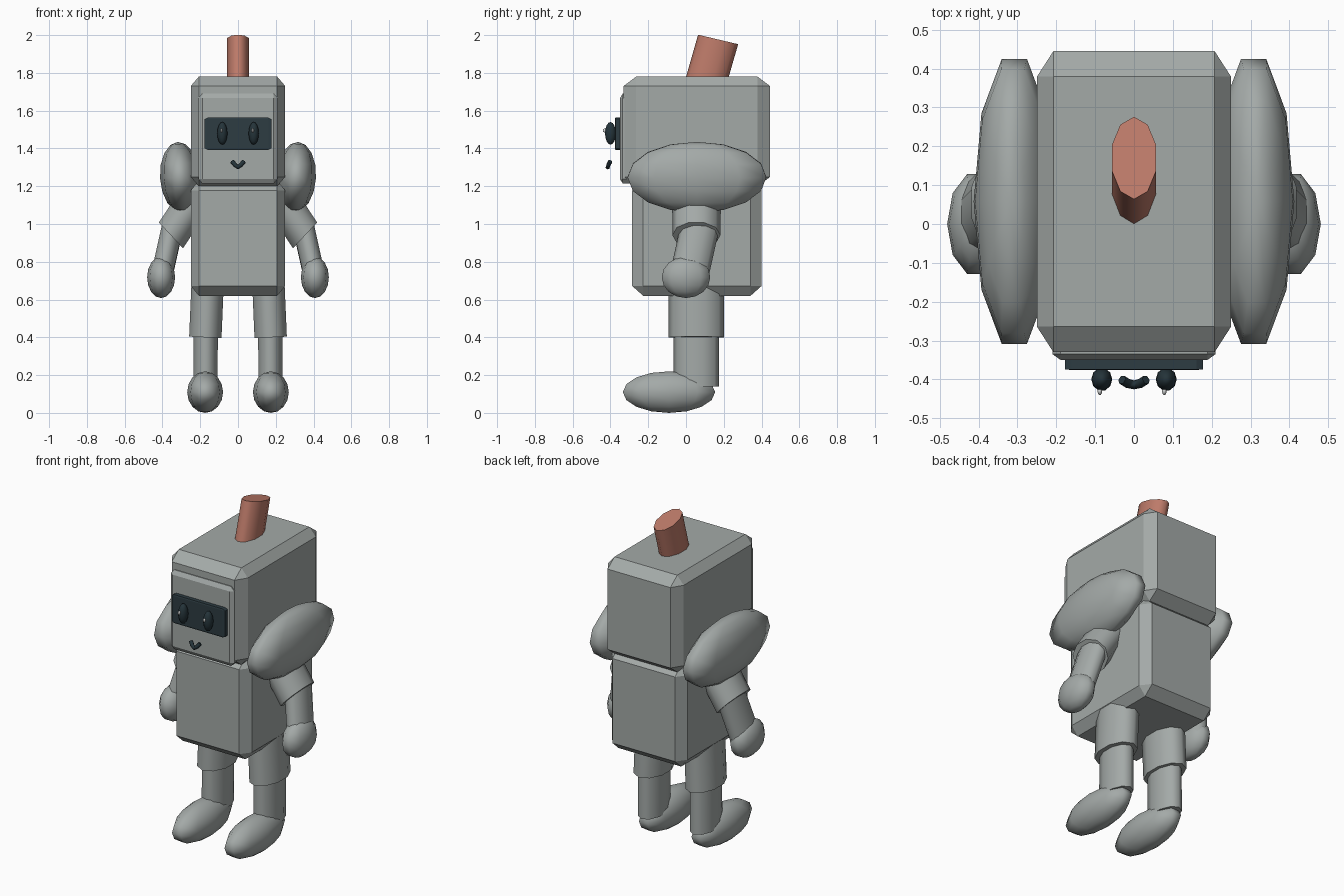
import bpy
import bmesh
import math
from mathutils import Vector, Matrix

cube = bpy.data.objects.get("Cube")
if cube:
    bpy.data.objects.remove(cube, do_unlink=True)


def material(name, r, g, b):
    m = bpy.data.materials.new(name)
    m.use_nodes = True
    m.diffuse_color = (r, g, b, 1)
    m.node_tree.nodes["Principled BSDF"].inputs["Base Color"].default_value = (r, g, b, 1)
    return m


GREY = material("metal grey", 0.37, 0.40, 0.39)
COPPER = material("copper", 0.52, 0.20, 0.145)
SCREEN = material("screen dark", 0.026, 0.045, 0.055)
DARK = material("eye dark", 0.018, 0.034, 0.042)
WHITE = material("glint white", 0.7, 0.72, 0.72)


def finish(bm, name, mat):
    bmesh.ops.recalc_face_normals(bm, faces=bm.faces)
    me = bpy.data.meshes.new(name)
    bm.to_mesh(me)
    bm.free()
    me.materials.append(mat)
    ob = bpy.data.objects.new(name, me)
    bpy.context.collection.objects.link(ob)
    return ob


def box(name, low, high, mat, chamfer):
    """Chamfered box; the chamfer is a fraction of each side."""
    low, high = Vector(low), Vector(high)
    bm = bmesh.new()
    bmesh.ops.create_cube(bm, size=1)
    bmesh.ops.bevel(bm, geom=bm.edges[:], offset=chamfer, segments=1, affect='EDGES')
    bmesh.ops.scale(bm, vec=high - low, verts=bm.verts)
    bmesh.ops.translate(bm, vec=(low + high) / 2, verts=bm.verts)
    return finish(bm, name, mat)


def ellipsoid(name, centre, radii, mat, tilt=0, segments=10, rings=8):
    bm = bmesh.new()
    bmesh.ops.create_uvsphere(bm, u_segments=segments, v_segments=rings, radius=1)
    turn = Matrix.Rotation(math.pi / 2, 4, 'Z')
    bmesh.ops.transform(bm, verts=bm.verts,
                        matrix=Matrix.Translation(centre) @ Matrix.Rotation(tilt, 4, 'Y')
                        @ Matrix.Diagonal((*radii, 1)) @ turn)
    for f in bm.faces:
        f.smooth = True
    return finish(bm, name, mat)


def tube(name, start, end, side, front, mat, sides=10):
    """Capped elliptical tube whose rings are spanned by two radius vectors."""
    side, front = Vector(side), Vector(front)
    bm = bmesh.new()
    rings = []
    for p in (start, end):
        angles = [2 * math.pi * (i + 0.5) / sides for i in range(sides)]
        rings.append([bm.verts.new(Vector(p) + side * math.sin(a + math.pi / sides + math.pi)
                                   + front * math.cos(a + math.pi / sides + math.pi))
                      for a in angles])
    for i in range(sides):
        j = (i + 1) % sides
        bm.faces.new((rings[0][i], rings[0][j], rings[1][j], rings[1][i])).smooth = True
    for ring in rings:
        bm.faces.new(ring)
    return finish(bm, name, mat)


# Body, head and face plate
box("body", (-0.25, -0.285, 0.62), (0.25, 0.40, 1.23), GREY, 0.085)
box("head", (-0.25, -0.33, 1.20), (0.25, 0.445, 1.78), GREY, 0.085)
box("face_plate", (-0.21, -0.35, 1.215), (0.21, -0.05, 1.69), GREY, 0.05)

# Chimney leaning backwards
tube("chimney", (0, 0.085, 1.68), (0, 0.17, 1.977), (0.06, 0, 0), (0, 0.106, -0.025), COPPER)

# Visor and mouth
box("visor", (-0.177, -0.376, 1.393), (0.177, -0.33, 1.563), SCREEN, 0.045)
curve = bpy.data.curves.new("mouth", 'CURVE')
curve.dimensions = '3D'
curve.bevel_depth = 0.012
curve.bevel_resolution = 1
curve.use_fill_caps = True
spline = curve.splines.new('POLY')
spline.points.add(4)
for i, point in enumerate(spline.points):
    t = i / 2 - 1
    point.co = (0.031 * t, -0.414 + 0.013 * t * t, 1.301 + 0.03 * abs(t) ** 1.4, 1)
curve.materials.append(DARK)
bpy.context.collection.objects.link(bpy.data.objects.new("mouth", curve))

# Paired parts
for s, label in ((1, "left"), (-1, "right")):
    ellipsoid(label + "_eye", (s * 0.083, -0.40, 1.48), (0.027, 0.03, 0.06), DARK)
    ellipsoid(label + "_eye_glint", (s * 0.083 - 0.005, -0.43, 1.495),
              (0.006, 0.011, 0.011), WHITE)

    # Arm
    ellipsoid(label + "_shoulder", (s * 0.308, 0.058, 1.248), (0.105, 0.386, 0.187),
              GREY, tilt=s * 0.06)
    tube(label + "_upper_arm", (s * 0.20, 0.055, 1.175), (s * 0.355, 0.055, 0.94),
         (s * 0.067, 0, 0.072), (0, 0.127, 0), GREY)
    tube(label + "_forearm", (s * 0.345, 0.075, 0.99), (s * 0.405, 0.015, 0.72),
         (s * 0.058, 0, 0.012), (0, 0.1, -0.02), GREY)
    ellipsoid(label + "_hand", (s * 0.407, 0, 0.718), (0.074, 0.135, 0.11), GREY)

    # Leg
    tube(label + "_thigh", (s * 0.158, 0.055, 0.75), (s * 0.173, 0.055, 0.40),
         (s * 0.09, 0, 0.004), (0, 0.147, 0), GREY)
    tube(label + "_shin", (s * 0.170, 0.055, 0.50), (s * 0.172, 0.055, 0.14),
         (s * 0.067, 0, 0), (0, 0.12, 0), GREY)
    ellipsoid(label + "_foot", (s * 0.174, -0.09, 0.11), (0.095, 0.257, 0.11), GREY)
